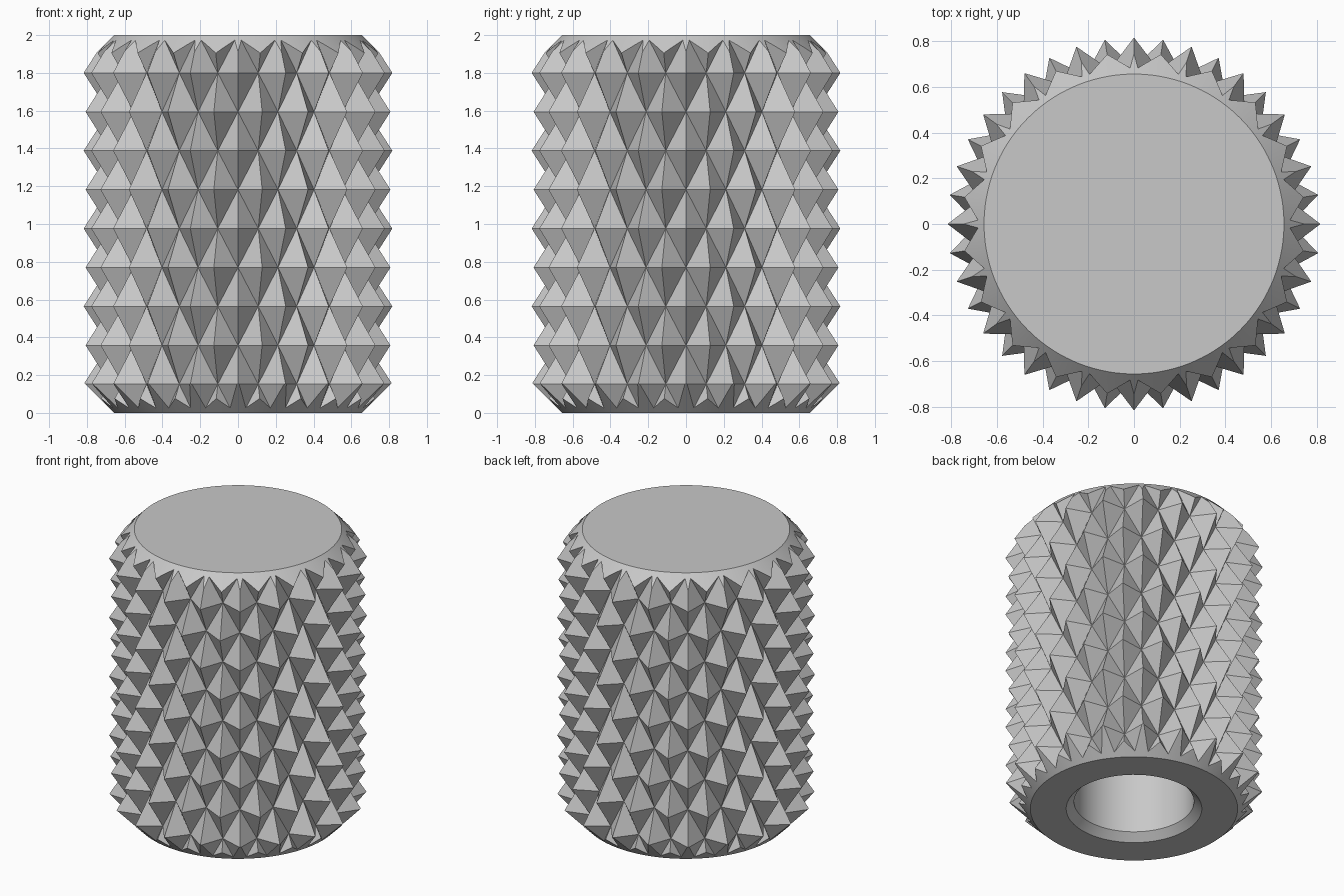
import bpy
import bmesh
from math import cos, sin, pi, radians

if "Cube" in bpy.data.objects:
    bpy.data.objects.remove(bpy.data.objects["Cube"], do_unlink=True)

COLUMNS = 40            # half-diamond columns around the grip
STEP = 0.206            # height of half a diamond
FIRST = 0.152           # height of the lowest row of points
TIP, VALLEY = 0.817, 0.685

grey = bpy.data.materials.new("plain_grey")
grey.use_nodes = True
colour = (0.58, 0.58, 0.58, 1)
grey.diffuse_color = colour
grey.node_tree.nodes["Principled BSDF"].inputs["Base Color"].default_value = colour


def make_object(name, bm):
    bmesh.ops.recalc_face_normals(bm, faces=bm.faces)
    mesh = bpy.data.meshes.new(name)
    bm.to_mesh(mesh)
    bm.free()
    mesh.materials.append(grey)
    obj = bpy.data.objects.new(name, mesh)
    bpy.context.collection.objects.link(obj)
    return obj


def lathe(name, profile, sides):
    """Closed solid from (radius, height) rings with flat caps."""
    bm = bmesh.new()
    rings = [[bm.verts.new((r * cos(2 * pi * i / sides), r * sin(2 * pi * i / sides), z))
              for i in range(sides)] for r, z in profile]
    for low, high in zip(rings, rings[1:]):
        for i in range(sides):
            j = (i + 1) % sides
            bm.faces.new((low[i], low[j], high[j], high[i]))
    bm.faces.new(rings[0][::-1])
    bm.faces.new(rings[-1])
    return make_object(name, bm)


def knurled_solid(name):
    """Checkerboard of points and valleys, creased from valley to valley."""
    bm = bmesh.new()
    rows = range(-1, 11)
    grid = []
    for k in rows:
        ring = []
        for i in range(COLUMNS):
            r = TIP if (i + k) % 2 == 0 else VALLEY
            a = 2 * pi * i / COLUMNS
            ring.append(bm.verts.new((r * cos(a), r * sin(a), FIRST + k * STEP)))
        grid.append(ring)
    for k, low, high in zip(rows, grid, grid[1:]):
        for i in range(COLUMNS):
            j = (i + 1) % COLUMNS
            a, b, c, d = low[i], low[j], high[j], high[i]
            if (i + k) % 2 == 0:
                bm.faces.new((a, b, d))
                bm.faces.new((b, c, d))
            else:
                bm.faces.new((a, b, c))
                bm.faces.new((a, c, d))
    bm.faces.new(grid[0][::-1])
    bm.faces.new(grid[-1])
    return make_object(name, bm)


# Diamond-knurled grip
knob = knurled_solid("knurled_knob")

# Bevelled envelope that trims both ends
envelope = lathe("envelope_cutter", [(0.657, 0), (0.9, 0.243), (0.9, 1.757), (0.657, 2)], 160)

# Blind bore with a countersunk mouth
bore = lathe("bore_cutter", [(0.48, -0.05), (0.43, 0), (0.38, 0.05), (0.38, 1.5)], 96)

for cutter, operation in ((envelope, 'INTERSECT'), (bore, 'DIFFERENCE')):
    cutter.hide_render = True
    mod = knob.modifiers.new(cutter.name, 'BOOLEAN')
    mod.object = cutter
    mod.operation = operation
    mod.solver = 'EXACT'

# Bake the cuts and drop the cutters
bpy.context.view_layer.update()
evaluated = knob.evaluated_get(bpy.context.evaluated_depsgraph_get())
finished = bpy.data.meshes.new_from_object(evaluated)
knob.modifiers.clear()
knob.data = finished
finished.materials.clear()
finished.materials.append(grey)
for poly in finished.polygons:
    poly.material_index = 0
for cutter in (envelope, bore):
    bpy.data.objects.remove(cutter, do_unlink=True)

# Smooth bevels and bore, crisp diamonds
bpy.ops.object.select_all(action='DESELECT')
knob.select_set(True)
bpy.context.view_layer.objects.active = knob
bpy.ops.object.shade_smooth_by_angle(angle=radians(20))
